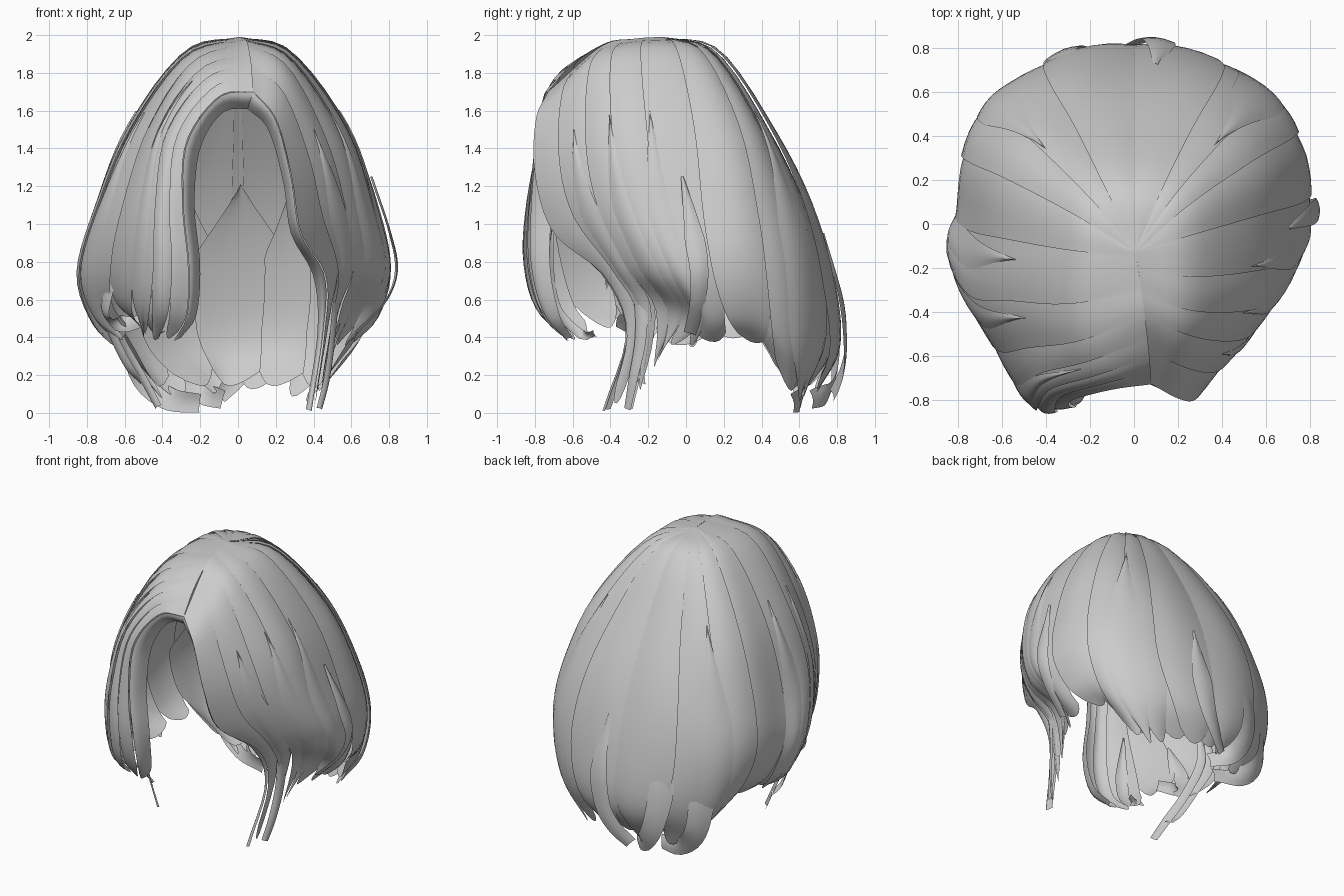
import bpy, random
from math import pi, sin
from mathutils import Vector

random.seed(4)
CENTRE = Vector((0, 0, 0.9))


def spline(pts, t):
    """Catmull-Rom point at t in 0..1."""
    n = len(pts) - 1
    f = min(max(t, 0), 1) * n
    i = min(int(f), n - 1)
    s = f - i
    p1, p2 = pts[i], pts[i + 1]
    p0 = pts[i - 1] if i > 0 else p1 * 2 - p2
    p3 = pts[i + 2] if i + 2 <= n else p2 * 2 - p1
    return 0.5 * (p1 * 2 + (p2 - p0) * s + (p0 * 2 - p1 * 5 + p2 * 4 - p3) * s * s
                  + (p1 * 3 - p0 - p2 * 3 + p3) * s ** 3)


def sheet(name, fn, nu, nt):
    """Grid surface from fn(v, t)."""
    verts = [fn(j / nu, i / nt) for i in range(nt + 1) for j in range(nu + 1)]
    w = nu + 1
    faces = [(i * w + j, i * w + j + 1, (i + 1) * w + j + 1, (i + 1) * w + j)
             for i in range(nt) for j in range(nu)]
    me = bpy.data.meshes.new(name)
    me.from_pydata(verts, [], faces)
    me.polygons.foreach_set("use_smooth", [True] * len(faces))
    me.update()
    ob = bpy.data.objects.new(name, me)
    bpy.context.collection.objects.link(ob)
    return ob


def rib(*p):
    return [Vector(q) for q in p]


# guide ribs, root to tip: left front
left = [
    rib((.08, -.73, 1.7), (-.1, -.75, 1.67), (-.27, -.79, 1.43), (-.29, -.82, 1.1),
        (-.26, -.82, .78), (-.27, -.75, .52), (-.34, -.62, .38)),
    rib((.07, -.6, 1.85), (-.17, -.68, 1.77), (-.38, -.74, 1.48), (-.44, -.82, 1.1),
        (-.45, -.83, .8), (-.46, -.75, .55), (-.47, -.53, .38)),
    rib((.05, -.42, 1.96), (-.24, -.53, 1.85), (-.47, -.56, 1.5), (-.6, -.58, 1.1),
        (-.66, -.5, .8), (-.64, -.4, .58), (-.52, -.36, .46)),
    rib((.03, -.28, 1.98), (-.28, -.34, 1.89), (-.57, -.32, 1.5), (-.74, -.3, 1.1),
        (-.84, -.15, .75), (-.77, -.1, .5), (-.64, -.18, .35)),
]
# right front, from the ear to the face edge
right = [
    rib((.03, -.28, 1.98), (.28, -.34, 1.89), (.56, -.32, 1.5), (.69, -.26, 1.1),
        (.75, -.12, .75), (.6, 0, .52), (.5, -.1, .34)),
    rib((.05, -.45, 1.94), (.26, -.54, 1.8), (.44, -.56, 1.43), (.53, -.5, 1.1),
        (.58, -.34, .78), (.52, -.2, .55), (.44, -.22, .15)),
    rib((.08, -.73, 1.7), (.2, -.79, 1.55), (.28, -.79, 1.25), (.33, -.69, .95),
        (.46, -.42, .72), (.45, -.31, .42), (.39, -.43, .01)),
]
# side to back centre, mirrored for the other side
back = [
    rib((.01, -.14, 1.99), (.28, -.1, 1.91), (.58, -.04, 1.5), (.74, 0, 1.05),
        (.8, .06, .75), (.73, .12, .5), (.6, .17, .37)),
    rib((.01, -.13, 1.99), (.26, .05, 1.91), (.56, .22, 1.5), (.73, .3, 1.05),
        (.77, .34, .75), (.7, .36, .5), (.56, .36, .36)),
    rib((.01, -.12, 1.99), (.2, .13, 1.91), (.44, .38, 1.5), (.59, .51, 1.05),
        (.64, .57, .7), (.58, .58, .35), (.4, .57, .09)),
    rib((.01, -.12, 1.99), (.11, .17, 1.91), (.22, .45, 1.5), (.31, .64, 1.1),
        (.34, .74, .7), (.3, .76, .35), (.17, .64, .1)),
    rib((.01, -.12, 1.99), (0, .18, 1.92), (0, .47, 1.5), (0, .67, 1.1),
        (0, .79, .7), (-.02, .82, .35), (-.06, .7, .1)),
]
mirror = [[r[0]] + [Vector((-p.x, p.y, p.z)) for p in r[1:]] for r in back[:4]]
ribs = left + mirror + back[::-1] + right          # 16 ribs, u = 0..15
LAST = len(ribs) - 1


def shell(u, t):
    return spline([spline(r, t) for r in ribs], u / LAST)


def card(name, u0, u1, tend=1.0, lift=0.0, taper=0.35, t0=0.0, over=1.2, bulge=.008,
         shingle=.02, tip=.05):
    """Lock of hair lying on the shell; one side overlaps its neighbour."""
    mid, du = (u0 + u1) / 2, (u1 - u0) * over

    def fn(v, s):
        t = t0 + s * (tend - t0 - tip * (2 * v - 1) ** 2)
        w = 1 - taper * max(0, (s - .7) / .3) ** 1.5
        if t0:
            w *= min(1, s * 3)
        p = shell(min(max(mid + (v - .5) * du * w, 0), LAST), t)
        k = min(1, t * 4)
        return p + (p - CENTRE).normalized() * k * (lift + bulge * sin(pi * v) + shingle * (v - .5))
    return sheet(name, fn, 6, 26)


# main cards all the way round, overlapping away from the face
cuts = [0, .5, 1.0, 1.5, 2.1, 3.0, 4, 5, 6, 6.9, 8.0, 9.1, 9.8, 10.6,
        11.6, 12.5, 13.2, 13.8, 14.4, 15]
for k, (a, b) in enumerate(zip(cuts, cuts[1:])):
    zone = "left_lock" if b <= 4 else "back_lock" if b <= 10.6 else "right_lock"
    card(f"{zone}_{k}", a, b, tend=random.uniform(.97, 1),
         taper=random.uniform(.3, .55), shingle=.02 if b > 8 else -.02)

# under layer closing the back between tapered tips
for k, (a, b) in enumerate([(5.0, 6.6), (6.4, 7.6), (7.4, 8.7), (8.5, 9.5), (9.3, 10.9)]):
    card(f"back_under_lock_{k}", a, b, t0=.45, lift=-.025, taper=.3, over=1.15,
         tend=.98, shingle=.01)

# thin loose locks over the shell
for k, (u, w, t0) in enumerate([(1.3, .2, .2), (2.6, .25, .3), (3.6, .3, .3), (6.0, .4, .3),
                                (9.8, .4, .3), (12.5, .3, .3),
                                (13.3, .25, .3), (14.1, .25, .3)]):
    card(f"loose_lock_{k}", u - w, u + w, t0=t0, lift=.008, taper=.7, over=1, shingle=0)


# rolled inner edges of the fringe
def roll(name, outer, inner):
    def fn(v, t):
        a, b = spline(outer, t), spline(inner, t)
        return a.lerp(b, v) + Vector((0, -.025 * sin(pi * v), 0))
    sheet(name, fn, 5, 26)


roll("left_fringe_roll", left[0],
     rib((.08, -.66, 1.61), (-.08, -.66, 1.59), (-.2, -.69, 1.4), (-.23, -.71, 1.1),
         (-.2, -.72, .78), (-.22, -.67, .52), (-.3, -.6, .4)))
roll("right_fringe_roll", right[-1],
     rib((.05, -.66, 1.61), (.16, -.68, 1.5), (.24, -.69, 1.22), (.28, -.62, .95),
         (.4, -.4, .72), (.42, -.27, .42), (.36, -.4, .02)))


# free hanging strands
def strand(name, pts, width):
    def fn(v, t):
        p = spline(pts, t)
        tan = spline(pts, min(t + .02, 1)) - spline(pts, max(t - .02, 0))
        out = Vector((p.x, p.y, .1)).normalized()
        side = tan.cross(out).normalized()
        w = width * (1 - .5 * t) * min(1, .1 + t * 3)
        return p + side * w * (v - .5) + out * .012 * sin(pi * v)
    sheet(name, fn, 4, 18)


strands = [
    (rib((-.72, -.24, 1.0), (-.74, -.2, .7), (-.62, -.22, .4), (-.5, -.27, .18), (-.42, -.3, .03)), .1),
    (rib((-.74, -.18, .95), (-.76, -.14, .65), (-.68, -.2, .45), (-.58, -.25, .25), (-.5, -.24, .16)), .12),
    (rib((-.5, -.7, 1.0), (-.5, -.72, .75), (-.48, -.68, .55), (-.44, -.56, .42), (-.4, -.48, .42)), .1),
    (rib((-.64, -.42, .85), (-.68, -.38, .68), (-.7, -.33, .52), (-.6, -.3, .47), (-.5, -.36, .49)), .14),
    (rib((.55, -.36, .85), (.52, -.25, .62), (.5, -.24, .4), (.47, -.28, .18), (.43, -.31, .02)), .09),
    (rib((.7, -.02, 1.25), (.8, .04, .95), (.835, .07, .75), (.77, .06, .58), (.62, .02, .42)), .13),
    (rib((-.3, .65, 1.0), (-.34, .75, .6), (-.3, .79, .3), (-.2, .76, .12), (-.08, .66, .07)), .2),
    (rib((-.5, .56, .9), (-.56, .62, .5), (-.52, .64, .22), (-.38, .61, .08), (-.2, .56, .05)), .2),
    (rib((.1, .72, .95), (.12, .82, .6), (.08, .84, .35), (.0, .82, .2), (-.1, .77, .09)), .18),
]
for k, (pts, w) in enumerate(strands):
    strand(f"hanging_strand_{k}", pts, w)
